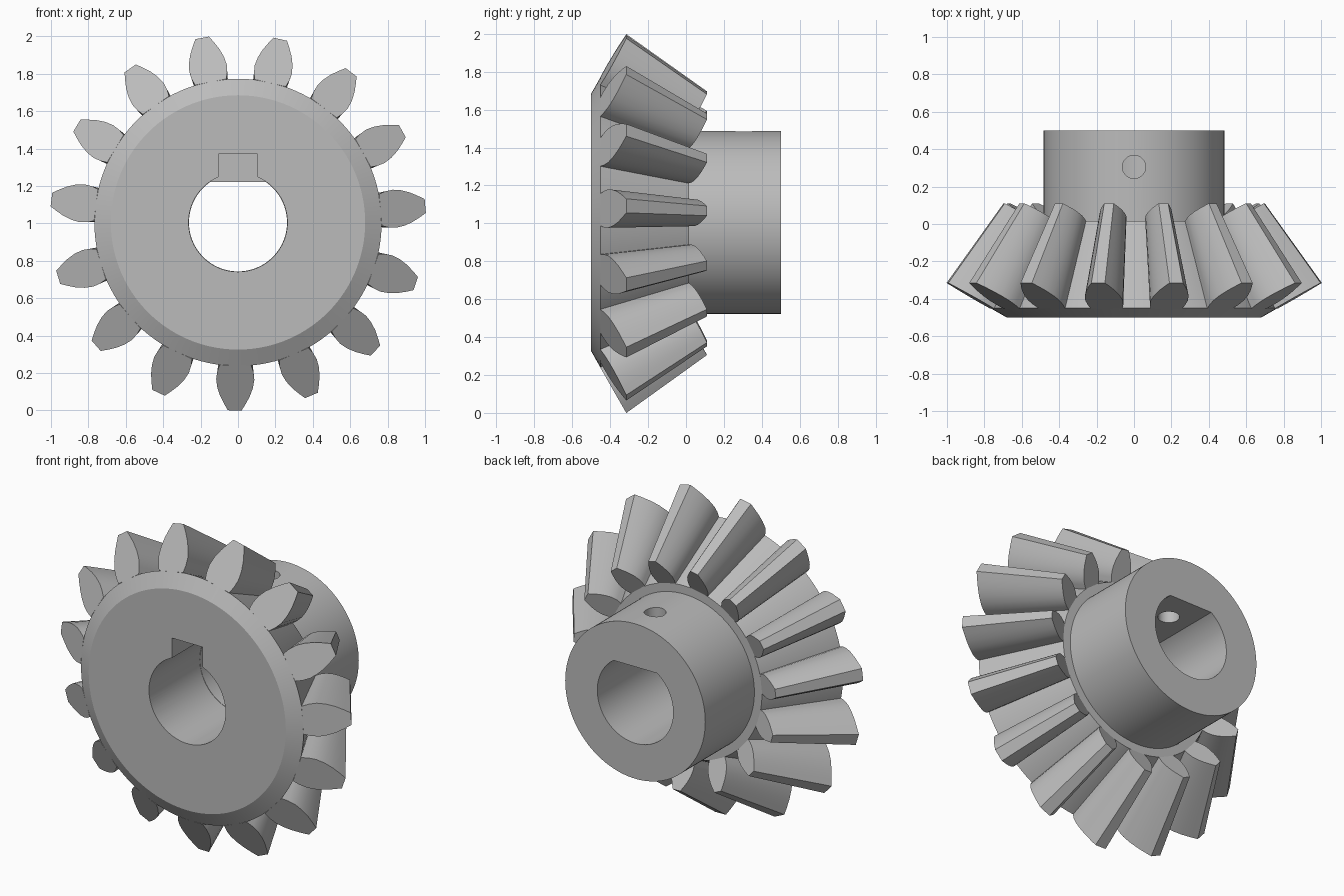
import bpy, bmesh, math
from mathutils import Matrix, Vector

if "Cube" in bpy.data.objects:
    bpy.data.objects.remove(bpy.data.objects["Cube"])

CENTRE = Vector((0, 0, 1.005))   # gear axis runs along y
TEETH, FIRST_ANGLE = 15, -91
APEX_Y, SHRINK = 1.085, 0.696    # teeth converge on the cone apex

steel = bpy.data.materials.new("grey steel")
steel.use_nodes = True
steel.diffuse_color = (0.5, 0.5, 0.5, 1)
steel.node_tree.nodes["Principled BSDF"].inputs["Base Color"].default_value = (0.5, 0.5, 0.5, 1)


def make_object(name, bm):
    bmesh.ops.recalc_face_normals(bm, faces=bm.faces)
    mesh = bpy.data.meshes.new(name)
    bm.to_mesh(mesh)
    bm.free()
    mesh.materials.append(steel)
    ob = bpy.data.objects.new(name, mesh)
    ob.location = CENTRE
    bpy.context.collection.objects.link(ob)
    return ob


def activate(ob):
    bpy.ops.object.select_all(action="DESELECT")
    ob.select_set(True)
    bpy.context.view_layer.objects.active = ob


def prism(name, outline, y0, y1):
    """Extrude an x-z outline along y."""
    bm = bmesh.new()
    face = bm.faces.new([bm.verts.new((x, y0, z)) for x, z in outline])
    out = bmesh.ops.extrude_face_region(bm, geom=[face])
    moved = [g for g in out["geom"] if isinstance(g, bmesh.types.BMVert)]
    bmesh.ops.translate(bm, verts=moved, vec=(0, y1 - y0, 0))
    return make_object(name, bm)


def circle(radius, top=9.0, steps=96):
    """Circle outline, with everything above the height top cut off flat."""
    start = math.asin(min(1, top / radius))
    sweep = 2 * math.pi - (math.pi - 2 * start)
    count = steps + 1 if top < radius else steps
    return [(radius * math.cos(start - sweep * i / steps),
             radius * math.sin(start - sweep * i / steps)) for i in range(count)]


# Blank and hub: one turned profile of (radius, y)
profile = [(0, -0.5), (0.68, -0.5), (0.768, -0.45), (0.535, 0.016),
           (0.483, 0.016), (0.483, 0.5), (0, 0.5)]
bm = bmesh.new()
verts = [bm.verts.new((r, y, 0)) for r, y in profile]
edges = [bm.edges.new(pair) for pair in zip(verts, verts[1:])]
bmesh.ops.spin(bm, geom=verts + edges, axis=(0, 1, 0), cent=(0, 0, 0),
               angle=2 * math.pi, steps=120, use_duplicate=False)
bmesh.ops.remove_doubles(bm, verts=bm.verts, dist=0.0001)
body = make_object("gear_body", bm)

# Flatted bore, wider keyed bore at the front, and the set screw hole
cutters = [
    prism("bore_cutter", circle(0.262, top=0.215), -0.6, 0.6),
    prism("front_bore_cutter", circle(0.264), -0.6, 0.0),
    prism("keyway_cutter", [(-0.105, 0), (0.105, 0), (0.105, 0.366), (-0.105, 0.366)], -0.6, 0.0),
]
bm = bmesh.new()
bmesh.ops.create_cone(bm, cap_ends=True, segments=48, radius1=0.062, radius2=0.062,
                      depth=0.5, matrix=Matrix.Translation((0, 0.305, 0.35)))
cutters.append(make_object("screw_hole_cutter", bm))

for cutter in cutters:
    cutter.hide_render = True
    mod = body.modifiers.new(cutter.name, "BOOLEAN")
    mod.operation, mod.solver, mod.object = "DIFFERENCE", "EXACT", cutter
    activate(body)
    bpy.ops.object.modifier_apply(modifier=mod.name)
    bpy.data.objects.remove(cutter)

# Teeth: rows of (radius, half width) on the back cone, swept to the small end
rows = [(0.735, 0.082), (0.765, 0.085), (0.80, 0.097), (0.84, 0.102),
        (0.885, 0.095), (0.93, 0.079), (0.97, 0.058), (1.005, 0.037)]


def add_tooth(bm, angle):
    turn = Matrix.Rotation(-angle, 3, "Y")
    ends = []
    for scale, sink in ((1, 0.03), (SHRINK, -0.03)):
        ladder = []
        for i, (r, w) in enumerate(rows):
            y = -0.5 + (r - 0.68) / 1.757
            y = APEX_Y + (y - APEX_Y) * scale + (sink if i == 0 else 0)
            ladder.append([bm.verts.new(turn @ Vector((r * scale, y, s * w * scale)))
                           for s in (-1, 1)])
        ends.append(ladder)
    big, small = ends
    for i in range(len(rows) - 1):
        for e in ends:
            bm.faces.new((e[i][0], e[i][1], e[i + 1][1], e[i + 1][0]))
        for s in (0, 1):
            bm.faces.new((big[i][s], big[i + 1][s], small[i + 1][s], small[i][s]))
    for i in (0, -1):
        bm.faces.new((big[i][0], big[i][1], small[i][1], small[i][0]))


bm = bmesh.new()
for k in range(TEETH):
    add_tooth(bm, math.radians(FIRST_ANGLE + k * 360 / TEETH))
teeth = make_object("gear_teeth", bm)

for ob in (body, teeth):
    activate(ob)
    bpy.ops.object.shade_smooth_by_angle(angle=math.radians(25))
